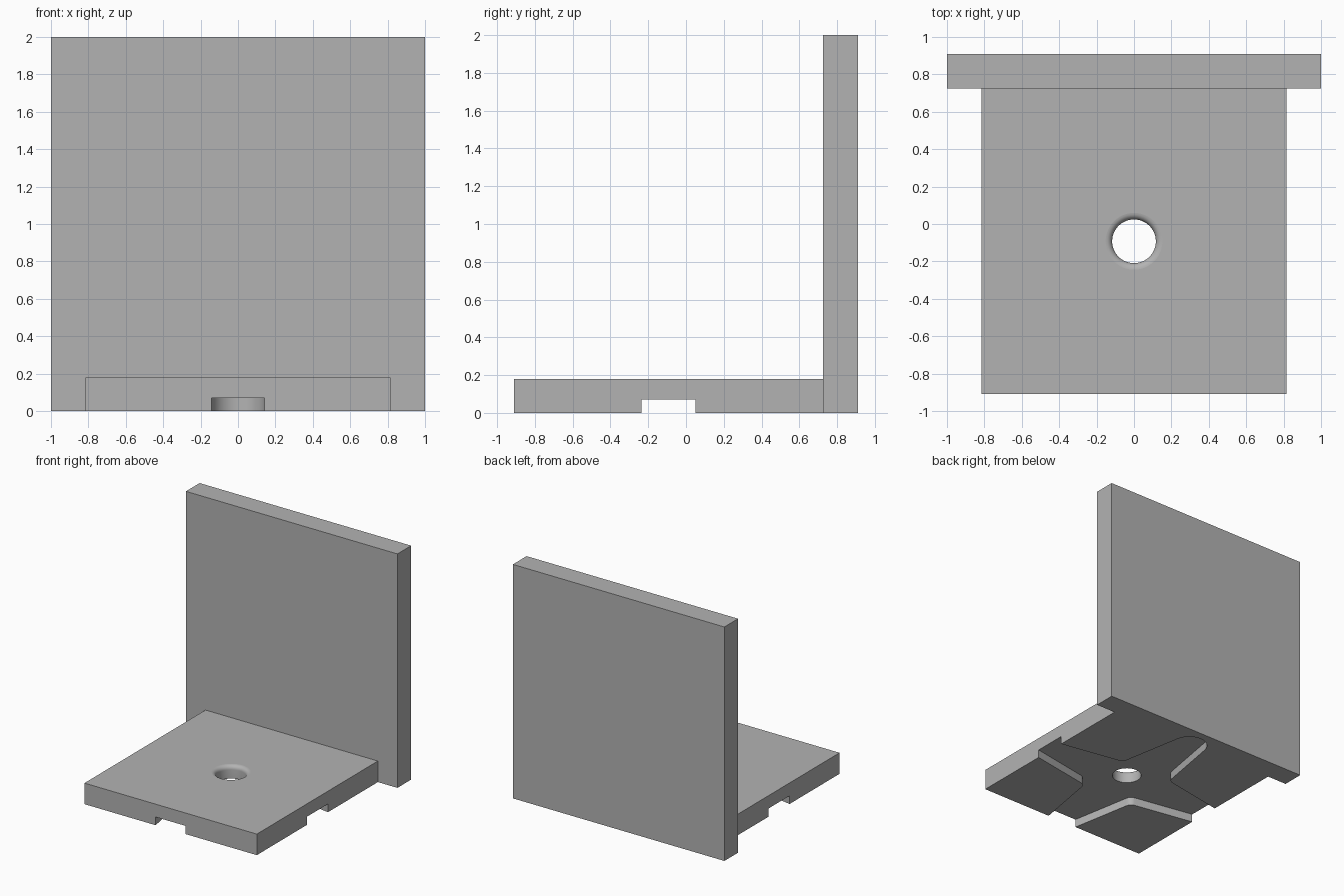
import bpy
import bmesh
from math import cos, sin, radians, pi
from mathutils import Matrix, Vector

cube = bpy.data.objects.get("Cube")
if cube:
    bpy.data.objects.remove(cube, do_unlink=True)

CENTRE_Y = -0.0925   # middle of the base plate
BASE_H = 0.18


def add_object(name, bm):
    bmesh.ops.recalc_face_normals(bm, faces=bm.faces[:])
    mesh = bpy.data.meshes.new(name)
    bm.to_mesh(mesh)
    bm.free()
    obj = bpy.data.objects.new(name, mesh)
    bpy.context.collection.objects.link(obj)
    return obj


def box(name, lo, hi):
    lo, hi = Vector(lo), Vector(hi)
    bm = bmesh.new()
    bmesh.ops.create_cube(bm, size=1)
    bmesh.ops.scale(bm, vec=hi - lo, verts=bm.verts)
    bmesh.ops.translate(bm, vec=(lo + hi) / 2, verts=bm.verts)
    return add_object(name, bm)


def arc(cx, cy, r, start, end, steps):
    angles = [radians(start + (end - start) * i / steps) for i in range(steps + 1)]
    return [Vector((cx + r * cos(a), cy + r * sin(a), 0)) for a in angles]


def combine(target, tool, operation):
    mod = target.modifiers.new(operation.title(), "BOOLEAN")
    mod.operation = operation
    mod.solver = "EXACT"
    mod.object = tool
    bpy.context.view_layer.objects.active = target
    bpy.ops.object.modifier_apply(modifier=mod.name)
    bpy.data.objects.remove(tool, do_unlink=True)


# Upright wall joined to the horizontal base plate
bracket = box("bracket", (-1, 0.725, 0), (1, 0.91, 2))
base = box("base_plate", (-0.815, -0.91, 0), (0.815, 0.8, BASE_H))
combine(bracket, base, "UNION")

# Cross-shaped groove underneath: four tapering arms with round tips
taper, corner, fillet = 10.7, 0.245, 0.06
offset = corner + fillet / sin(radians(45 + taper)) * sin(pi / 4)
spread = 45 - taper
arm = arc(offset, offset, fillet, 225 + spread, 225 - spread, 6)
arm += arc(0, 0.79, 0.145, taper, 180 - taper, 24)
bm = bmesh.new()
outline = []
for quarter in range(4):
    turn = Matrix.Rotation(quarter * pi / 2, 3, "Z")
    outline += [bm.verts.new(turn @ p + Vector((0, CENTRE_Y, -0.1))) for p in arm]
face = bm.faces.new(outline)
top = bmesh.ops.extrude_face_region(bm, geom=[face])["geom"]
bmesh.ops.translate(bm, vec=(0, 0, 0.17),
                    verts=[v for v in top if isinstance(v, bmesh.types.BMVert)])
combine(bracket, add_object("groove_cutter", bm), "DIFFERENCE")

# Central hole with a rounded upper rim
hole_r, rim = 0.117, 0.035
profile = [(hole_r, -0.1)]
profile += [(hole_r + rim - rim * cos(a), BASE_H - rim + rim * sin(a))
            for a in (radians(90 * i / 6) for i in range(7))]
profile.append((hole_r + rim, BASE_H + 0.1))
bm = bmesh.new()
rings = []
SEGMENTS = 48
for r, z in profile:
    rings.append([bm.verts.new(p + Vector((0, CENTRE_Y, z)))
                  for p in arc(0, 0, r, 0, 360, SEGMENTS)[:-1]])
for low, high in zip(rings, rings[1:]):
    for i in range(SEGMENTS):
        j = (i + 1) % SEGMENTS
        bm.faces.new((low[i], low[j], high[j], high[i]))
bm.faces.new(rings[0])
bm.faces.new(rings[-1])
combine(bracket, add_object("hole_cutter", bm), "DIFFERENCE")

# One plain grey
grey = bpy.data.materials.new("plain grey")
grey.use_nodes = True
colour = (0.45, 0.45, 0.45, 1)
grey.diffuse_color = colour
grey.node_tree.nodes["Principled BSDF"].inputs["Base Color"].default_value = colour
bracket.data.materials.clear()
bracket.data.materials.append(grey)
for poly in bracket.data.polygons:
    poly.material_index = 0

# Smooth the curved walls, keep the broad faces flat
bpy.ops.object.select_all(action="DESELECT")
bracket.select_set(True)
bpy.context.view_layer.objects.active = bracket
bpy.ops.object.shade_smooth_by_angle(angle=radians(30))
for poly in bracket.data.polygons:
    if poly.area > 0.1:
        poly.use_smooth = False
